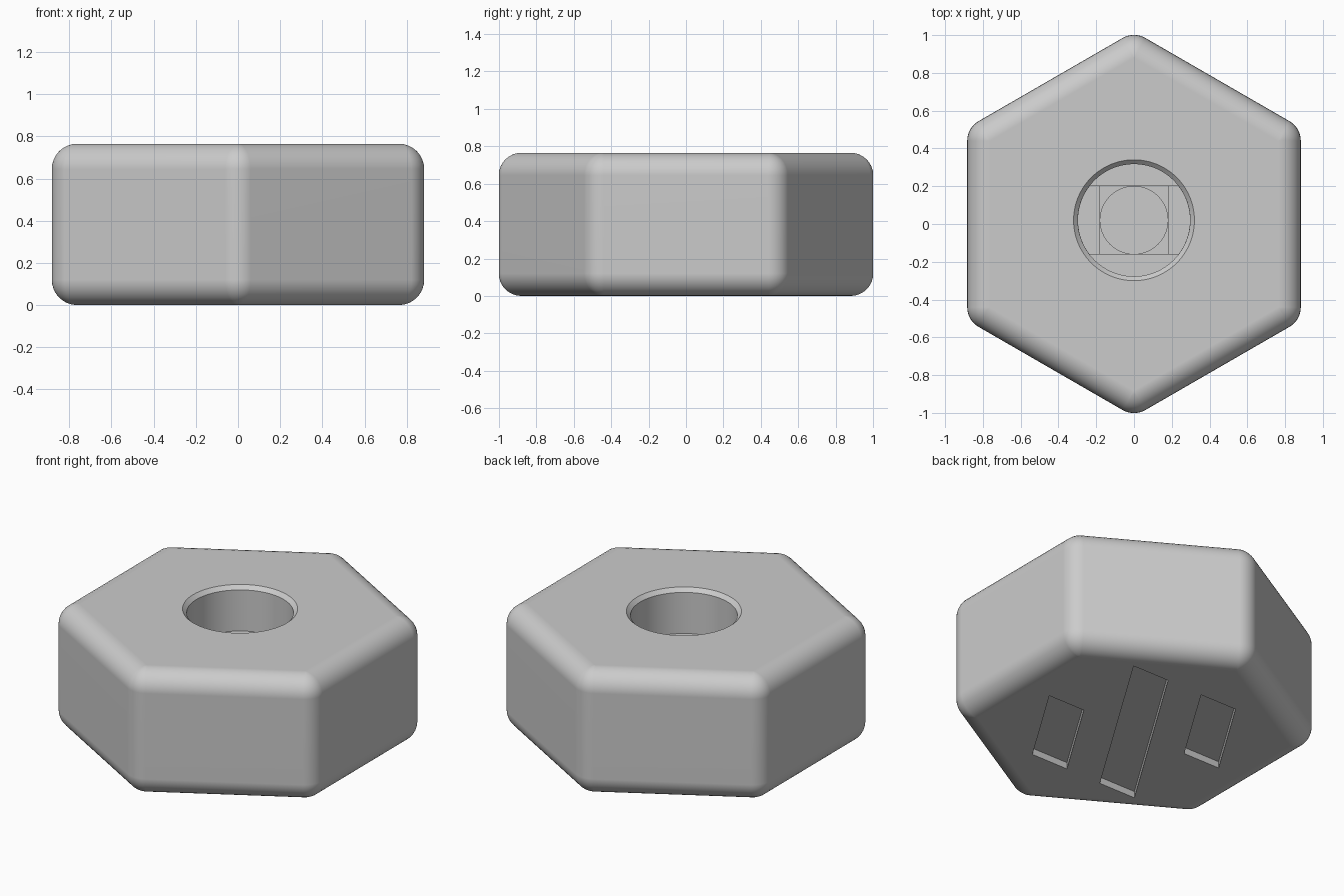
import bpy
import bmesh
from math import sin, cos, pi, radians, asin

if "Cube" in bpy.data.objects:
    bpy.data.objects.remove(bpy.data.objects["Cube"], do_unlink=True)

APOTHEM, HEIGHT, ROUND = 0.883, 0.765, 0.12
BORE_Y, BORE_R, PIN_R = 0.02, 0.297, 0.18
BORE_FLOOR, STEP = 0.49, 0.02
SLOT_DEPTH, SLOT_W = 0.04, 0.25
SEG = 8

grey = bpy.data.materials.new("plain grey")
grey.use_nodes = True
colour = (0.6, 0.6, 0.6, 1)
grey.diffuse_color = colour
grey.node_tree.nodes["Principled BSDF"].inputs["Base Color"].default_value = colour


def loft(name, rings):
    """Closed solid through matching rings, each a (points, z) pair."""
    bm = bmesh.new()
    loops = [[bm.verts.new((x, y, z)) for x, y in pts] for pts, z in rings]
    for low, high in zip(loops, loops[1:]):
        n = len(low)
        for i in range(n):
            j = (i + 1) % n
            bm.faces.new((low[i], low[j], high[j], high[i]))
    bm.faces.new(loops[0][::-1])
    bm.faces.new(loops[-1])
    bmesh.ops.recalc_face_normals(bm, faces=bm.faces)
    mesh = bpy.data.meshes.new(name)
    bm.to_mesh(mesh)
    bm.free()
    mesh.materials.append(grey)
    obj = bpy.data.objects.new(name, mesh)
    bpy.context.collection.objects.link(obj)
    return obj


def rounded_hexagon(radius):
    """Hexagon with a corner towards the front and arcs at the corners."""
    core = (APOTHEM - ROUND) / cos(pi / 6)
    pts = []
    for k in range(6):
        mid = radians(30 + 60 * k)
        for s in range(SEG + 1):
            a = mid + radians(60) * (s / SEG - 0.5)
            pts.append((core * cos(mid) + radius * cos(a),
                        core * sin(mid) + radius * sin(a)))
    return pts


def circle(radius, n=96):
    return [(radius * cos(2 * pi * i / n), BORE_Y + radius * sin(2 * pi * i / n))
            for i in range(n)]


def strip(radius, half):
    """Circle with its front and back cut off straight."""
    lim = asin(half / radius)
    angles = [lim * (i / 10 - 1) for i in range(21)]
    angles += [a + pi for a in angles]
    return [(radius * cos(a), BORE_Y + radius * sin(a)) for a in angles]


def slanted(cx, cy, length_y):
    """Parallelogram with ends along x and sides leaning to the right."""
    w, h = SLOT_W / 2, length_y / 2
    lean = h * 0.62
    return [(cx - lean - w, cy - h), (cx - lean + w, cy - h),
            (cx + lean + w, cy + h), (cx + lean - w, cy + h)]


# Body with rounded edges
rings = []
for i in range(SEG + 1):
    t = pi / 2 * i / SEG
    rings.append((rounded_hexagon(ROUND * max(sin(t), 0.001)), ROUND * (1 - cos(t))))
rings += [(pts, HEIGHT - z) for pts, z in reversed(rings)]
body = loft("hexagonal_body", rings)

# Chamfered bore, with stepped floor and pin hole
c = HEIGHT - BORE_FLOOR
lip = 0.023
top = BORE_FLOOR + c
cutters = [loft("bore_cutter", [
    (circle(BORE_R), BORE_FLOOR), (circle(BORE_R), top - lip),
    (circle(BORE_R + 2 * lip), top + lip)])]
inner = BORE_R - 0.0005
square = [(-PIN_R, BORE_Y - PIN_R), (PIN_R, BORE_Y - PIN_R),
          (PIN_R, BORE_Y + PIN_R), (-PIN_R, BORE_Y + PIN_R)]
for name, pts, floor in (("step_cutter", strip(inner, PIN_R), BORE_FLOOR - STEP),
                         ("square_cutter", square, BORE_FLOOR - 2 * STEP),
                         ("pin_cutter", circle(PIN_R - 0.001), 0.15)):
    ceiling = BORE_FLOOR + 0.01 if name == "step_cutter" else BORE_FLOOR - STEP / 2
    cutters.append(loft(name, [(pts, floor), (pts, ceiling)]))

# Three slanted slots underneath
for cx, cy, length in ((0, 0, 1.12), (-0.32, 0.275, 0.56), (0.32, -0.275, 0.56)):
    pts = slanted(cx, cy, length)
    cutters.append(loft("slot_cutter", [(pts, -0.1), (pts, SLOT_DEPTH)]))

bpy.ops.object.select_all(action="DESELECT")
body.select_set(True)
bpy.context.view_layer.objects.active = body
for cutter in cutters:
    mod = body.modifiers.new("cut", "BOOLEAN")
    mod.operation, mod.solver, mod.object = "DIFFERENCE", "EXACT", cutter
    bpy.ops.object.modifier_apply(modifier=mod.name)
    bpy.data.objects.remove(cutter, do_unlink=True)

# Smooth rounds, crisp cut edges, flat faces kept flat
bpy.ops.object.shade_smooth_by_angle(angle=radians(30))
weighted = body.modifiers.new("flat_faces", "WEIGHTED_NORMAL")
weighted.keep_sharp = True
